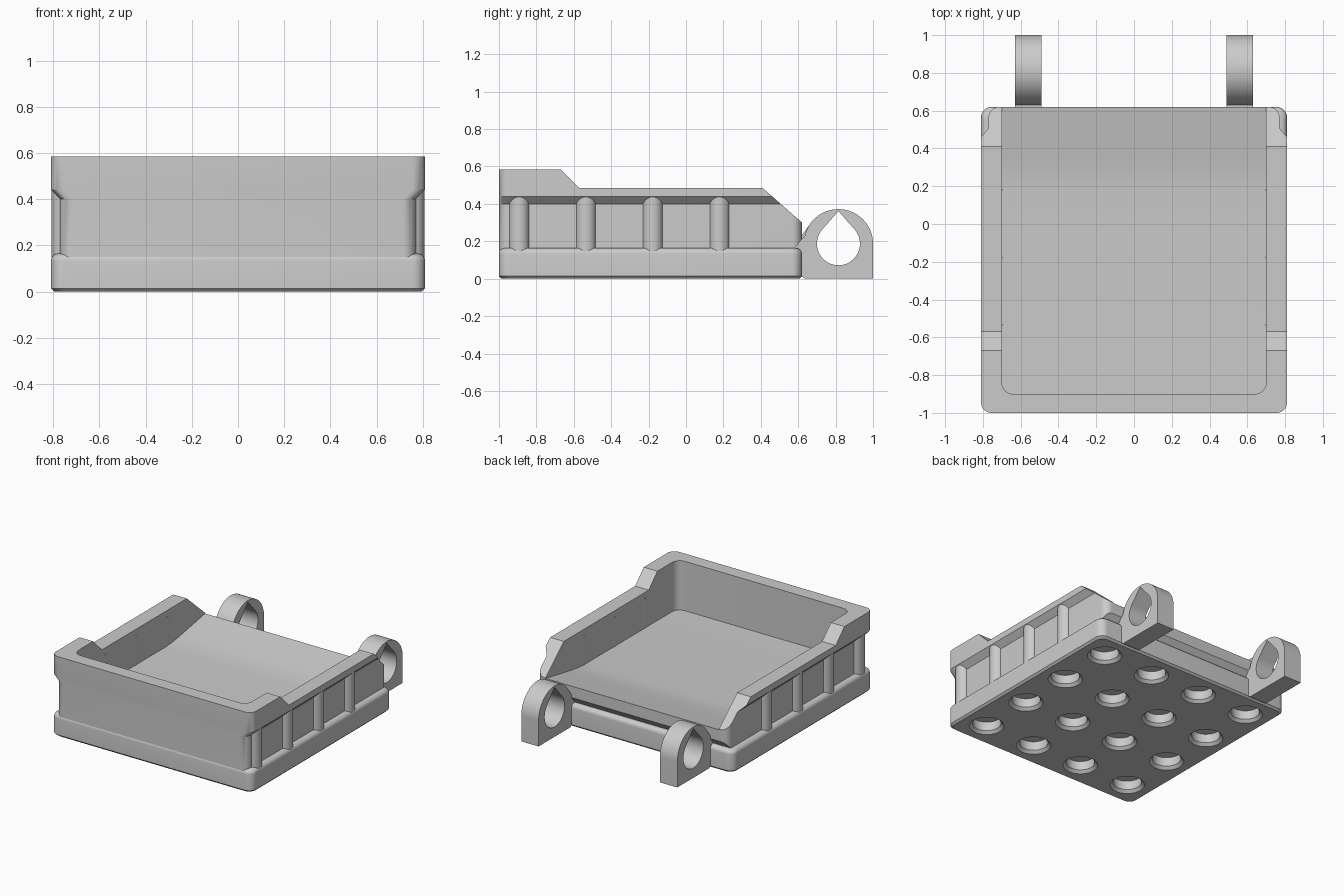
import bpy, bmesh, math

if "Cube" in bpy.data.objects:
    bpy.data.objects.remove(bpy.data.objects["Cube"], do_unlink=True)

GREY = (0.6, 0.6, 0.6, 1)
grey = bpy.data.materials.new("plain_grey")
grey.use_nodes = True
grey.diffuse_color = GREY
grey.node_tree.nodes["Principled BSDF"].inputs["Base Color"].default_value = GREY

FRONT, BACK = -1.0, 0.62


def finish(name, bm):
    bmesh.ops.recalc_face_normals(bm, faces=bm.faces)
    mesh = bpy.data.meshes.new(name)
    bm.to_mesh(mesh)
    bm.free()
    mesh.materials.append(grey)
    ob = bpy.data.objects.new(name, mesh)
    bpy.context.collection.objects.link(ob)
    return ob


def loft(bm, rings):
    """Skin a stack of equal-sized point rings and cap both ends."""
    loops = [[bm.verts.new(p) for p in ring] for ring in rings]
    for a, b in zip(loops, loops[1:]):
        for i in range(len(a)):
            j = (i + 1) % len(a)
            bm.faces.new((a[i], a[j], b[j], b[i]))
    bm.faces.new(loops[0])
    bm.faces.new(loops[-1])


def rounded_rect(z, hx, inset=0.0, r=0.055, n=8):
    """Rounded rectangle outline at height z."""
    x, y0, y1 = hx - inset, FRONT + inset, BACK - inset
    pts = []
    for k, (cx, cy) in enumerate([(x - r, y1 - r), (r - x, y1 - r),
                                  (r - x, y0 + r), (x - r, y0 + r)]):
        for i in range(n + 1):
            a = math.pi / 2 * (k + i / n)
            pts.append((cx + r * math.cos(a), cy + r * math.sin(a), z))
    return pts


def circle(x, y, z, r, n=32):
    return [(x + r * math.cos(math.tau * i / n), y + r * math.sin(math.tau * i / n), z)
            for i in range(n)]


def side_prism(name, profile, x0, x1):
    """Extrude a (y, z) side profile across x."""
    bm = bmesh.new()
    loft(bm, [[(x, y, z) for y, z in profile] for x in (x0, x1)])
    return finish(name, bm)


def boolean(ob, cutter, operation):
    cutter.hide_render = True
    mod = ob.modifiers.new("cut", "BOOLEAN")
    mod.operation, mod.object, mod.solver = operation, cutter, "EXACT"
    bpy.ops.object.select_all(action="DESELECT")
    bpy.context.view_layer.objects.active = ob
    ob.select_set(True)
    bpy.ops.object.modifier_apply(modifier=mod.name)
    bpy.data.objects.remove(cutter, do_unlink=True)


def smooth(ob):
    bpy.ops.object.select_all(action="DESELECT")
    bpy.context.view_layer.objects.active = ob
    ob.select_set(True)
    bpy.ops.object.shade_smooth_by_angle(angle=math.radians(30))


# Base slab: chamfered underneath, rounded lip on top
bm = bmesh.new()
rings = [rounded_rect(0, 0.81, 0.014), rounded_rect(0.014, 0.81)]
for i in range(7):
    a = math.pi / 2 * i / 6
    rings.append(rounded_rect(0.133 + 0.032 * math.sin(a), 0.81, 0.032 * (1 - math.cos(a))))
loft(bm, rings)
base = finish("base", bm)

# Grid of chamfered round sockets in the underside
bm = bmesh.new()
for i in range(4):
    for j in range(4):
        x, y = (i - 1.5) * 0.413, (j - 1.5) * 0.413 - 0.19
        loft(bm, [circle(x, y, z, r) for z, r in
                  ((-0.01, 0.127), (0.02, 0.097), (0.085, 0.097))])
boolean(base, finish("socket_cutter", bm), "DIFFERENCE")
smooth(base)

# Tray: narrow lower walls flaring out to a wider rim
bm = bmesh.new()
loft(bm, [rounded_rect(z, hx) for z, hx in
          ((0.15, 0.77), (0.40, 0.77), (0.44, 0.81), (0.585, 0.81))])
tray = finish("tray", bm)

# Stepped side outline with sloping tail and undercut
outline = [(-1.2, 0.08), (0.514, 0.08), (0.66, 0.262), (0.66, 0.265), (0.41, 0.485),
           (-0.57, 0.485), (-0.77, 0.685), (-1.2, 0.685)]
boolean(tray, side_prism("outline_cutter", outline, -1, 1), "INTERSECT")

# Open-backed cavity whose floor ramps up to the tail
cavity = [(-0.9, 0.225), (0.16, 0.225), (0.24, 0.23), (0.32, 0.241), (0.4, 0.255),
          (0.75, 0.319), (0.75, 0.9), (-0.9, 0.9)]
cutter = side_prism("cavity_cutter", cavity, -0.7, 0.7)
bm = bmesh.new()
bm.from_mesh(cutter.data)
corners = [e for e in bm.edges if all(v.co.y < -0.89 for v in e.verts)
           and abs(e.verts[0].co.z - e.verts[1].co.z) > 0.1]
bmesh.ops.bevel(bm, geom=corners, offset=0.06, segments=8, affect="EDGES", profile=0.5)
bm.to_mesh(cutter.data)
bm.free()
boolean(tray, cutter, "DIFFERENCE")
smooth(tray)

# Half-round ribs along both sides
for side, sx in (("left", 1), ("right", -1)):
    for k in range(4):
        bm = bmesh.new()
        loft(bm, [circle(sx * 0.752, -0.892 + 0.357 * k, z, 0.055) for z in (0.14, 0.44)])
        smooth(finish(f"{side}_rib_{k + 1}", bm))

# Rear hinge lugs with teardrop holes
CY, CZ, R, HOLE = 0.815, 0.187, 0.185, 0.115
lug = [(CY + R, 0), (CY + R, CZ)]
lug += [(CY + R * math.cos(math.pi * i / 32), CZ + R * math.sin(math.pi * i / 32))
        for i in range(1, 32)]
lug += [(CY - R, CZ), (0.635, 0.205), (0.6, 0.205), (0.57, 0.165), (0.57, 0.012),
        (0.622, 0.012), (0.635, 0)]
tip = 0.174
half = math.acos(HOLE / tip)
drop = [(CY, CZ + tip)]
for i in range(37):
    a = math.pi / 2 + half + (math.tau - 2 * half) * i / 36
    drop.append((CY + HOLE * math.cos(a), CZ + HOLE * math.sin(a)))
for side, x in (("left", 0.56), ("right", -0.56)):
    hinge = side_prism(f"{side}_hinge", lug, x - 0.07, x + 0.07)
    boolean(hinge, side_prism("hole_cutter", drop, x - 0.2, x + 0.2), "DIFFERENCE")
    smooth(hinge)
